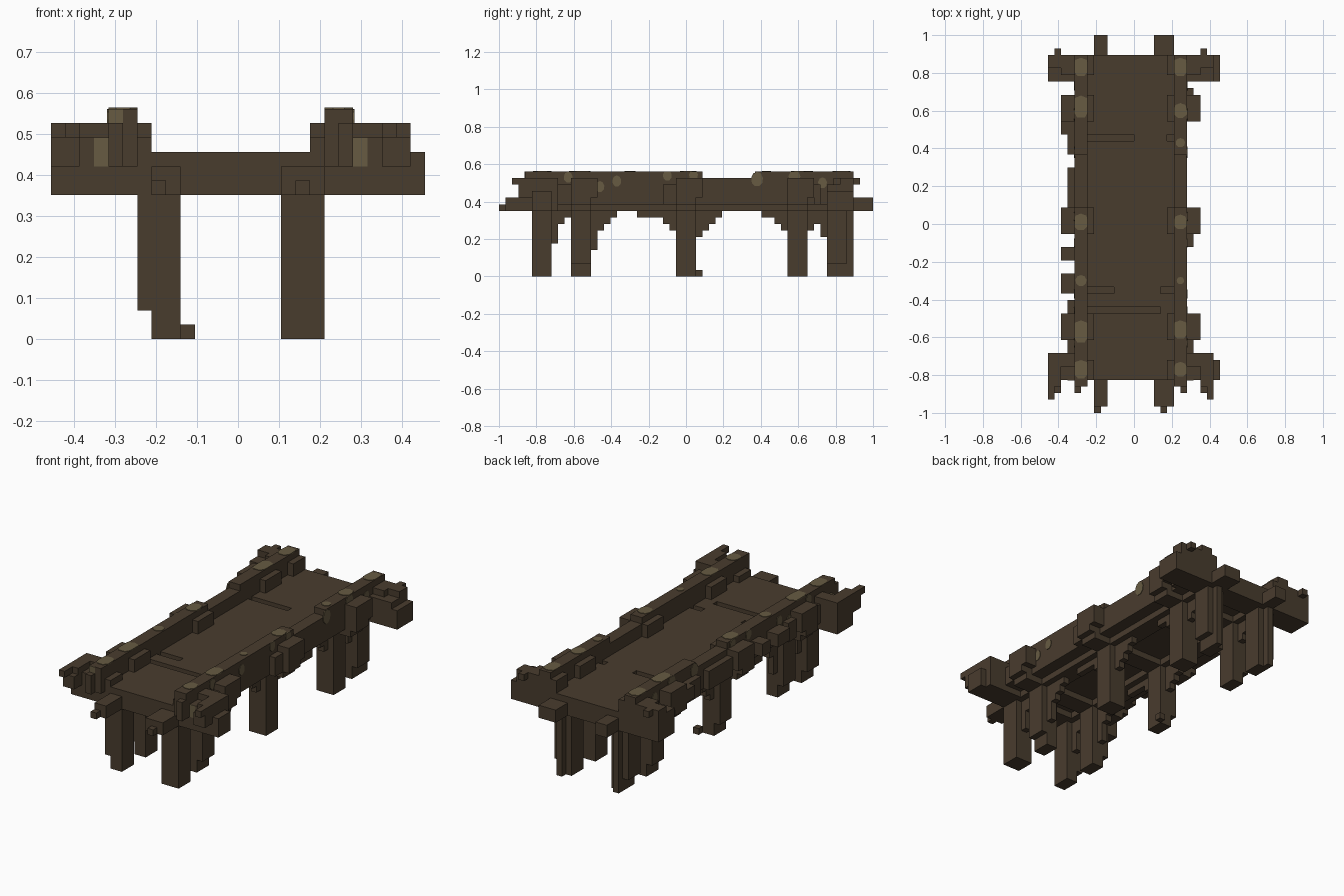
import bpy
import bmesh
import math
from mathutils import Vector

UNIT = 2 / 57                                  # edge length of one block
CENTRE = Vector((13, 28.5, 0))                 # block grid origin

cube = bpy.data.objects.get("Cube")
if cube:
    bpy.data.objects.remove(cube, do_unlink=True)


def make_material(name, colour):
    material = bpy.data.materials.new(name)
    material.use_nodes = True
    material.diffuse_color = colour
    material.node_tree.nodes["Principled BSDF"].inputs["Base Color"].default_value = colour
    return material


wood = make_material("dark brown wood", (0.066, 0.045, 0.027, 1))
moss = make_material("dry olive moss", (0.135, 0.105, 0.055, 1))


def finish(name, bm, material):
    bmesh.ops.recalc_face_normals(bm, faces=bm.faces)
    mesh = bpy.data.meshes.new(name)
    bm.to_mesh(mesh)
    bm.free()
    mesh.materials.append(material)
    part = bpy.data.objects.new(name, mesh)
    bpy.context.collection.objects.link(part)
    return part


def build(name, boxes, material=wood):
    """Join boxes given as (x range, y range, z range) in block units."""
    bm = bmesh.new()
    for ranges in boxes:
        low = Vector([min(r) for r in ranges])
        high = Vector([max(r) for r in ranges])
        for vert in bmesh.ops.create_cube(bm, size=1)["verts"]:
            place = Vector([low[i] if vert.co[i] < 0 else high[i] for i in range(3)])
            vert.co = (place - CENTRE) * UNIT
    return finish(name, bm, material)


def flip(boxes):
    """Mirror boxes to the opposite side of the deck."""
    return [((25 - x[1], 25 - x[0]), y, z) for x, y, z in boxes]


def both(name, boxes):
    build("right_" + name, boxes)
    build("left_" + name, flip(boxes))


deck_x, parapet_x, leg_x = (6, 19), (4, 6), (6, 9)
deck_y = (5, 54)
piers = [(5, 8), (11, 14), (27, 30), (44, 47), (50, 53)]
middle_piers = piers[1:4]
beam_z = (10, 12)

# Deck with slots left between the planks
build("deck_base", [(deck_x, deck_y, (11, 12))])
plank_z = (12, 13)
build("deck_planks", [(deck_x, span, plank_z) for span in
                      [(5, 15), (16, 18), (19, 41), (42, 54)]])
build("slot_fillers", [((17, 19), (15, 16), plank_z), ((10, 17), (18, 19), plank_z),
                       ((13, 18), (41, 42), plank_z)])

# Long girders and cross beams under the deck
build("right_girder", [((7, 9), (1, 57), beam_z), ((7, 8), (0, 2), (10, 11)),
                       (leg_x, deck_y, beam_z)])
build("left_girder", [((16, 19), (1, 57), beam_z), ((17, 18), (0, 2), (10, 11))])
build("cross_beams", [((4, 21), pier, beam_z) for pier in piers])

# Legs with worn corner strips
both("legs", [((7, 9), pier, (0, 10)) for pier in piers] +
     [((6, 7), pier, (2, 10)) for pier in piers])
build("leg_footings", [((9, 10), (30, 31), (0, 1)), ((16, 19), (5, 8), (0, 2)),
                       ((16, 19), (44, 47), (0, 2)), ((16, 19), (27, 30), (0, 2))])
both("rear_leg_strips", [((7, 8), (53, 54), (0, 10))])


# Stepped arch brackets beside the legs
def arch(start, direction, bottoms):
    return [((7, 8), (start + direction * i, start + direction * (i + 1)), (bottom, 10))
            for i, bottom in enumerate(bottoms)]


both("arch_steps", arch(8, 1, [5, 8, 9]) + arch(14, 1, [4, 7, 8, 9]) +
     arch(27, -1, [7, 8, 9, 9, 9, 9]) + arch(30, 1, [6, 7, 8, 9]) +
     arch(44, -1, [7, 8, 9, 9]) + arch(47, 1, [7, 9]) + arch(50, -1, [6, 8]))

# Parapets with a lowered stretch, and the sill under them
both("parapet", [(parapet_x, (4, 31), (12, 16)), (parapet_x, (31, 39), (12, 15)),
                 (parapet_x, (39, 54), (12, 16)), (parapet_x, deck_y, (11, 12))])

# Posts that clasp the parapet above the middle piers
both("posts", [((2, 7), (a, b + 1), (12, 15)) for a, b in middle_piers] +
     [((2, 5), (a, b), (11, 13)) for a, b in middle_piers] +
     [((3, 5), (a, b), (10, 12)) for a, b in middle_piers])

# Irregular corbels on the outer faces
build("right_corbels", [((2, 4), span, (12, 14)) for span in [(18, 21), (23, 25), (42, 44)]] +
      [((3, 4), span, (11, 14)) for span in [(31, 37), (39, 43), (15, 17), (8, 11)]])
build("left_corbels", [((21, 22), span, (11, 14)) for span in [(25, 27), (9, 11), (48, 49)]])

# End platforms and their broken corner blocks
build("front_platform", [((0, 25), (5, 9), beam_z), ((24, 26), (5, 8), (10, 13))])
build("rear_platform", [((0, 25), (50, 54), beam_z), ((24, 26), (50, 54), (10, 13))])
both("front_corner", [((0, 6), (7, 9), (12, 15)), ((2, 7), (5, 8), (12, 14)),
                      ((0, 2), (3, 7), (12, 14)), ((0, 1), (2, 4), (14, 15)),
                      ((0, 2), (4, 7), (14, 15)), ((4, 5), (3, 6), (12, 15))])
both("rear_corner", [((0, 6), (50, 52), (12, 14)), ((2, 7), (51, 54), (12, 15)),
                     ((0, 2), (52, 54), (12, 15)), ((1, 2), (53, 55), (14, 15))])


# Moss patches: thin rounded plates trimmed to the face they lie on
def moss_patch(name, centre, radius, axis, limits):
    bm = bmesh.new()
    bmesh.ops.create_cone(bm, cap_ends=True, segments=9, radius1=radius,
                          radius2=radius, depth=0.006)
    for vert in bm.verts:
        if axis == "x":
            vert.co = Vector((vert.co.z, vert.co.x * 0.8, vert.co.y))
        vert.co += centre
        clamp = 2 if axis == "x" else 0
        vert.co[clamp] = min(max(vert.co[clamp], limits[0]), limits[1])
    finish(name, bm, moss)


top, side_top, side_bottom = 16 * UNIT, 16 * UNIT, 12 * UNIT
for label, low_x, patches in [
        ("right", 4, [(0.83, 0.05), (0.62, 0.06), (0.01, 0.045), (-0.3, 0.03), (-0.57, 0.06), (-0.77, 0.05)]),
        ("left", 19, [(0.83, 0.05), (0.6, 0.04), (0.43, 0.025), (0.01, 0.04), (-0.3, 0.02), (-0.56, 0.05), (-0.77, 0.04)])]:
    limits = ((low_x - 13) * UNIT, (low_x - 11) * UNIT)
    middle = sum(limits) / 2
    for y, radius in patches:
        moss_patch(label + "_top_moss", Vector((middle, y, top)), radius, "z", limits)

outer = 8 * UNIT
for y, z, radius in [(-0.46, 0.48, 0.03), (0.38, 0.52, 0.04), (-0.63, 0.53, 0.03),
                     (0.04, 0.54, 0.03), (0.58, 0.53, 0.04), (0.73, 0.5, 0.03),
                     (-0.1, 0.54, 0.03), (-0.37, 0.51, 0.03)]:
    for label, x in [("left", outer), ("right", -outer - UNIT)]:
        moss_patch(label + "_side_moss", Vector((x, y, z)), radius, "x",
                   (side_bottom, side_top))

# Mossy block ends facing the front
build("front_moss", [((3, 4), (4.9, 5.1), (12, 14)), ((21, 22), (4.9, 5.1), (12, 14)),
                     ((4, 5), (3.9, 4.1), (15, 16))], moss)
